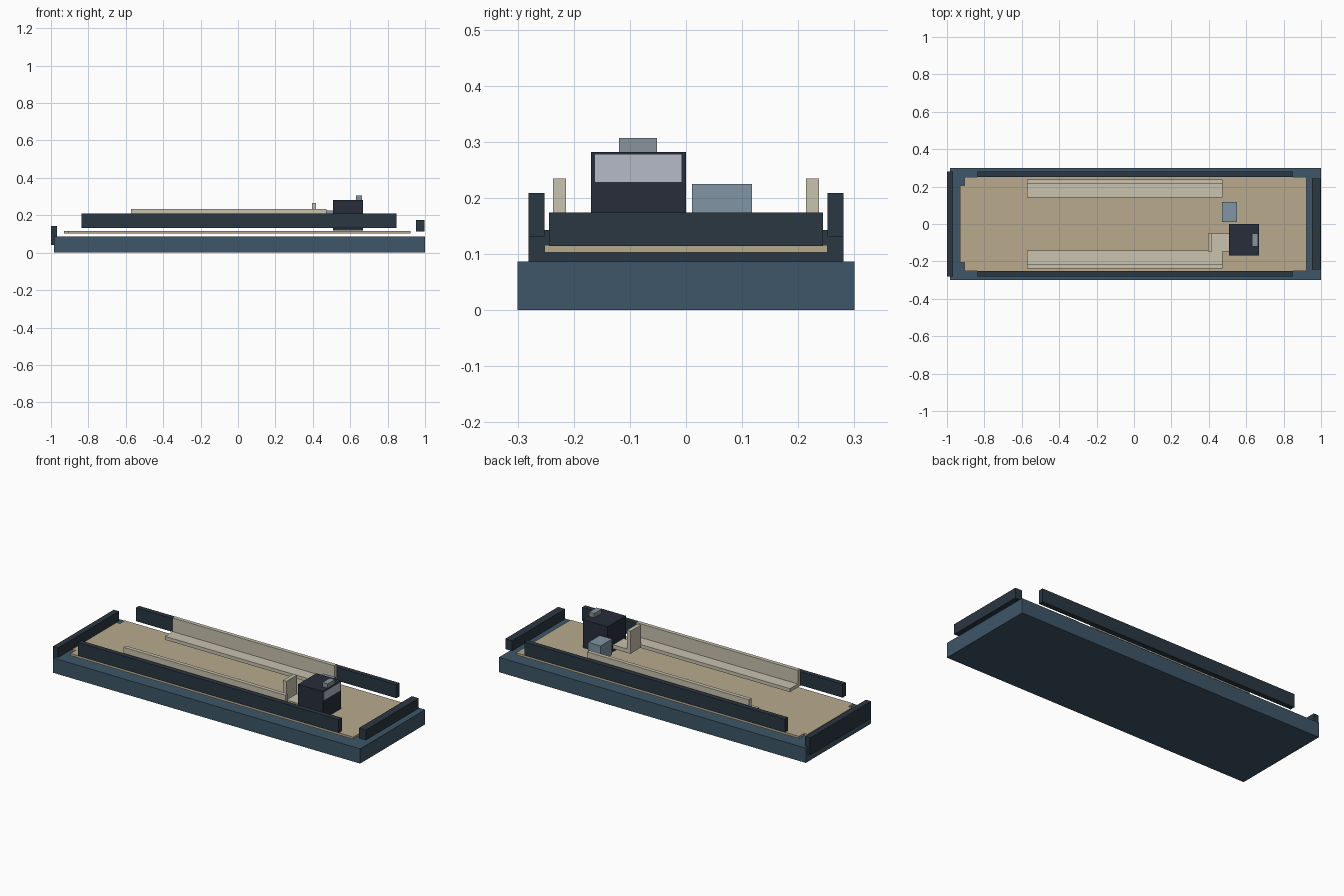
import bpy, bmesh

if "Cube" in bpy.data.objects:
    bpy.data.objects.remove(bpy.data.objects["Cube"])


def mat(name, rgb):
    m = bpy.data.materials.new(name)
    m.diffuse_color = (*rgb, 1)
    m.use_nodes = True
    m.node_tree.nodes["Principled BSDF"].inputs["Base Color"].default_value = m.diffuse_color
    return m


BLUE = mat("hull_blue", (0.048, 0.093, 0.138))
DARK = mat("dark_navy", (0.024, 0.038, 0.054))
BLACK = mat("console_black", (0.02, 0.026, 0.042))
TAN = mat("deck_tan", (0.48, 0.40, 0.27))
CREAM = mat("cushion_cream", (0.58, 0.54, 0.43))
STEEL = mat("steel_blue", (0.22, 0.30, 0.37))
GREY = mat("fitting_grey", (0.25, 0.30, 0.34))
GLASS = mat("glass_pale", (0.46, 0.50, 0.58))


def prism(name, outline, lift, depth, material):
    """Extrude a flat outline; lift maps 2D points to 3D, depth is the extrusion vector."""
    bm = bmesh.new()
    face = bm.faces.new([bm.verts.new(lift(p)) for p in outline])
    ext = bmesh.ops.extrude_face_region(bm, geom=[face])
    bmesh.ops.translate(bm, vec=depth,
                        verts=[g for g in ext["geom"] if isinstance(g, bmesh.types.BMVert)])
    bmesh.ops.recalc_face_normals(bm, faces=bm.faces)
    me = bpy.data.meshes.new(name)
    bm.to_mesh(me)
    bm.free()
    me.materials.append(material)
    ob = bpy.data.objects.new(name, me)
    bpy.context.collection.objects.link(ob)
    return ob


def box(name, x, y, z, material):
    outline = [(x[0], y[0]), (x[1], y[0]), (x[1], y[1]), (x[0], y[1])]
    return prism(name, outline, lambda p: (*p, z[0]), (0, 0, z[1] - z[0]), material)


# Hull and the deck panel, which narrows at its rear end
box("hull", (-0.985, 1.0), (-0.3, 0.3), (0, 0.0865), BLUE)
deck = [(-0.93, -0.205), (-0.907, -0.205), (-0.907, -0.252), (0.922, -0.252),
        (0.922, 0.252), (-0.907, 0.252), (-0.907, 0.205), (-0.93, 0.205)]
prism("deck", deck, lambda p: (*p, 0.103), (0, 0, 0.013), TAN)

# End walls
box("rear_wall", (-1.0, -0.967), (-0.281, 0.281), (0.042, 0.143), DARK)
box("bow_wall", (0.953, 0.998), (-0.244, 0.244), (0.114, 0.174), DARK)

# Side walls and L-section benches, mirrored left and right
bench = [(0.142, 0.135), (0.237, 0.135), (0.237, 0.235),
         (0.214, 0.235), (0.214, 0.155), (0.142, 0.155)]
for side, s in (("left", 1), ("right", -1)):
    box(side + "_wall", (-0.837, 0.848), sorted((0.252 * s, 0.281 * s)), (0.131, 0.209), DARK)
    prism(side + "_bench", bench, lambda p: (-0.573, s * p[0], p[1]), (1.046, 0, 0), CREAM)

# Console with screen and top fitting
box("console", (0.507, 0.667), (-0.169, 0.0), (0.118, 0.282), BLACK)
box("console_screen", (0.66, 0.669), (-0.162, -0.008), (0.228, 0.277), GLASS)
box("console_top_fitting", (0.63, 0.663), (-0.119, -0.052), (0.28, 0.307), GREY)

# Helm seat behind the console
seat = [(0.395, 0.135), (0.507, 0.135), (0.507, 0.158),
        (0.417, 0.158), (0.417, 0.267), (0.395, 0.267)]
prism("helm_seat", seat, lambda p: (p[0], -0.148, p[1]), (0, 0.098, 0), CREAM)

# Storage box
box("storage_box", (0.47, 0.55), (0.011, 0.118), (0.132, 0.225), STEEL)
